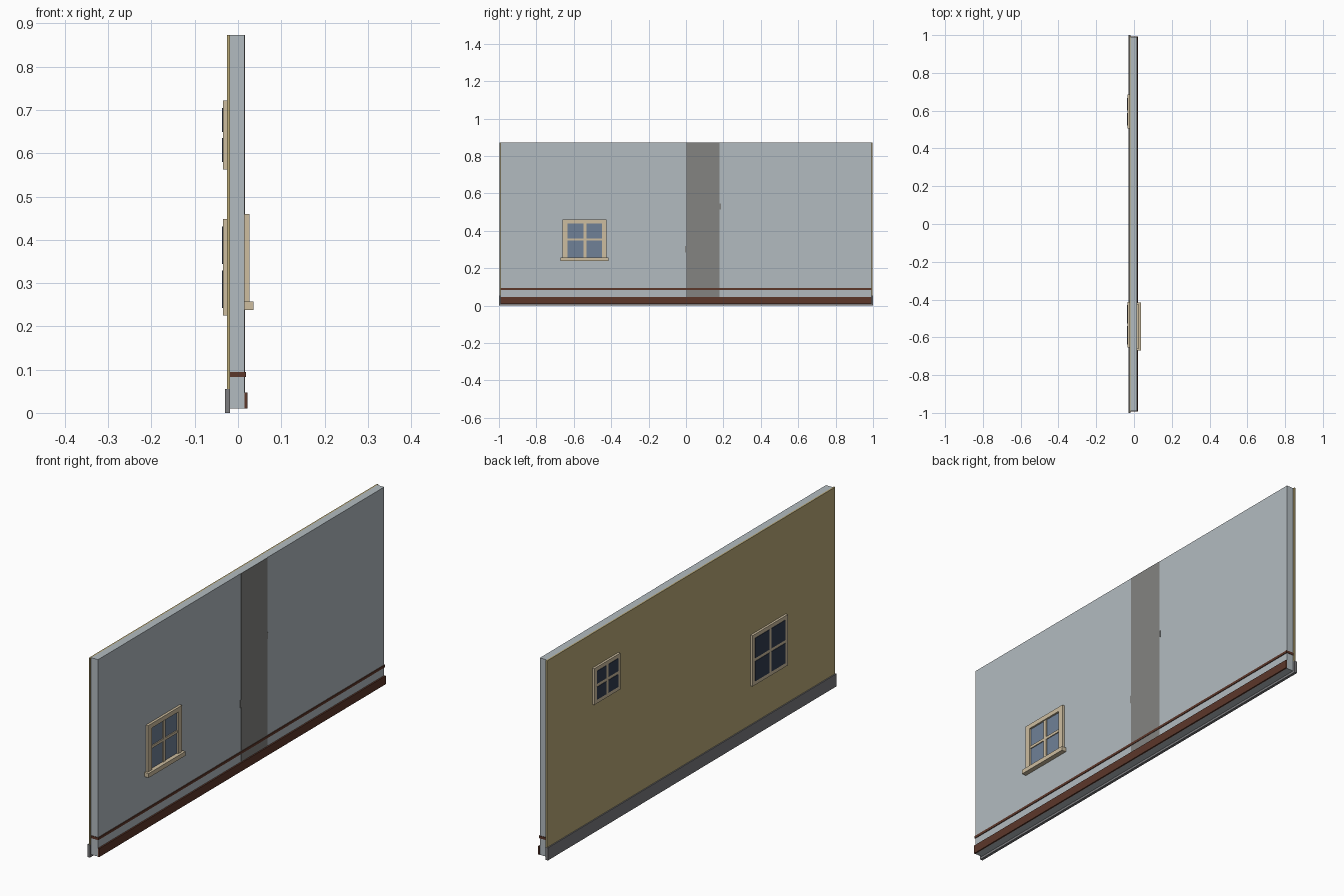
import bpy, bmesh

if "Cube" in bpy.data.objects:
    bpy.data.objects.remove(bpy.data.objects["Cube"])


def mat(name, rgb):
    m = bpy.data.materials.new(name)
    m.diffuse_color = (*rgb, 1)
    m.use_nodes = True
    m.node_tree.nodes["Principled BSDF"].inputs["Base Color"].default_value = m.diffuse_color
    return m


PLASTER = mat("grey_plaster", (0.45, 0.50, 0.53))
CLADDING = mat("ochre_cladding", (0.49, 0.40, 0.19))
STONE = mat("dark_stone", (0.20, 0.20, 0.21))
PANEL = mat("grey_panel", (0.23, 0.23, 0.22))
WOOD = mat("brown_wood", (0.107, 0.038, 0.023))
CREAM = mat("cream_trim", (0.61, 0.51, 0.35))
GLASS = mat("blue_glass", (0.16, 0.22, 0.31))
DARK = mat("dark_glass", (0.031, 0.045, 0.08))


def boxes(name, material, *ranges):
    """One object made of boxes, each given as (x0, x1, y0, y1, z0, z1)."""
    bm = bmesh.new()
    for x0, x1, y0, y1, z0, z1 in ranges:
        for v in bmesh.ops.create_cube(bm, size=1)["verts"]:
            v.co = (x1 if v.co.x > 0 else x0,
                    y1 if v.co.y > 0 else y0,
                    z1 if v.co.z > 0 else z0)
    me = bpy.data.meshes.new(name)
    bm.to_mesh(me)
    bm.free()
    me.materials.append(material)
    ob = bpy.data.objects.new(name, me)
    bpy.context.collection.objects.link(ob)
    return ob


# wall layers
boxes("wall_core", PLASTER, (-0.018, 0.015, -0.991, 0.991, 0.01, 0.873))
boxes("outer_cladding", CLADDING, (-0.025, -0.018, -0.998, 0.998, 0.055, 0.873))
boxes("plinth", STONE, (-0.030, -0.018, -1, 1, 0, 0.055))

# inner trim: skirting and a rail wrapped round the wall
boxes("skirting", WOOD, (0.015, 0.022, -0.992, 0.992, 0.01, 0.047))
boxes("rail", WOOD, (-0.018, 0.018, -0.993, 0.993, 0.083, 0.094))

# vertical panel with two small tabs on its edges
boxes("vertical_panel", PANEL, (0.0145, 0.016, 0.0, 0.18, 0.047, 0.873))
boxes("panel_tabs", PANEL,
      (0.0145, 0.016, -0.006, 0.0, 0.285, 0.32),
      (0.0145, 0.016, 0.18, 0.186, 0.515, 0.545))

# inner window: open frame, glazing bars, glass behind, sill
Y0, Y1, Z0, Z1 = -0.66, -0.425, 0.25, 0.46
G0, G1, H0, H1 = -0.634, -0.449, 0.257, 0.44
YM, ZM = -0.541, 0.353
boxes("inner_window_frame", CREAM,
      (0.015, 0.026, Y0, G0, Z0, Z1), (0.015, 0.026, G1, Y1, Z0, Z1),
      (0.015, 0.026, G0, G1, H1, Z1))
boxes("inner_window_bars", CREAM,
      (0.015, 0.022, YM - 0.008, YM + 0.008, H0, H1),
      (0.015, 0.022, G0, G1, ZM - 0.006, ZM + 0.006))
boxes("inner_window_glass", GLASS, (0.015, 0.018, G0, G1, H0, H1))
boxes("inner_window_sill", CREAM, (0.015, 0.036, -0.67, -0.415, 0.238, 0.257))


# outer windows: solid surround with four thin panes on it
def outer_window(name, y0, y1, z0, z1, edge=0.017, bar=0.007):
    boxes(name + "_surround", CREAM, (-0.035, -0.025, y0, y1, z0, z1))
    ym, zm = (y0 + y1) / 2, (z0 + z1) / 2
    boxes(name + "_panes", DARK, *[
        (-0.037, -0.035, a, b, c, d)
        for a, b in ((y0 + edge, ym - bar), (ym + bar, y1 - edge))
        for c, d in ((z0 + edge, zm - bar), (zm + bar, z1 - edge))])


outer_window("large_outer_window", -0.655, -0.412, 0.225, 0.448)
outer_window("small_outer_window", 0.505, 0.685, 0.563, 0.722)
